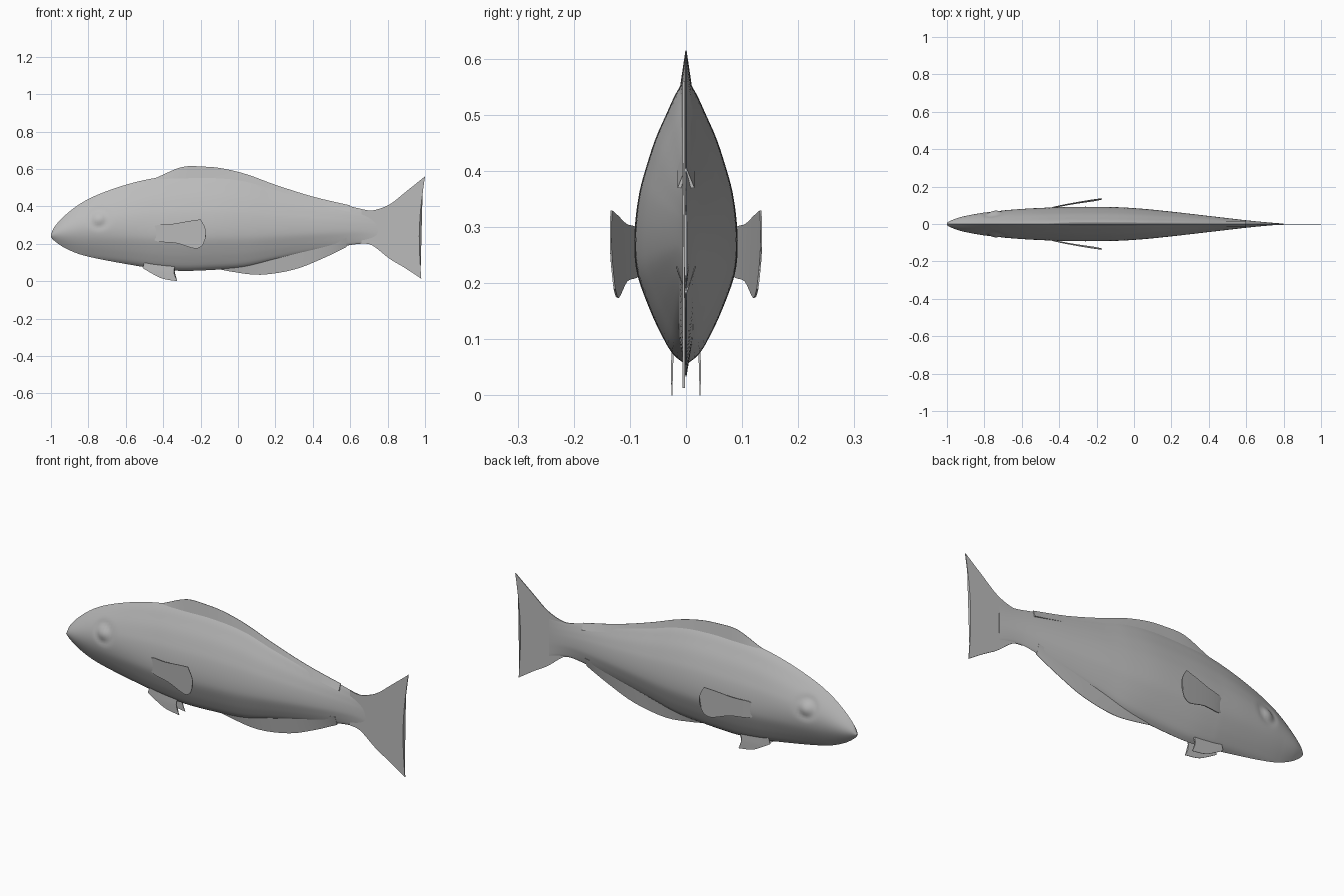
import bpy
import bmesh
import math

cube = bpy.data.objects.get("Cube")
if cube:
    bpy.data.objects.remove(cube, do_unlink=True)

grey = bpy.data.materials.new("fish grey")
grey.use_nodes = True
colour = (0.5, 0.5, 0.5, 1)
grey.diffuse_color = colour
grey.node_tree.nodes["Principled BSDF"].inputs["Base Color"].default_value = colour


def spline(points, steps):
    """Catmull-Rom resampling of a list of equal-length tuples."""
    out = []
    for i in range(len(points) - 1):
        a, b = points[max(i - 1, 0)], points[i]
        c, d = points[i + 1], points[min(i + 2, len(points) - 1)]
        for k in range(steps):
            t = k / steps
            out.append(tuple(
                q + t / 2 * (r - p + t * (2 * p - 5 * q + 4 * r - s + t * (3 * (q - r) + s - p)))
                for p, q, r, s in zip(a, b, c, d)))
    return out + [points[-1]]


def finish(bm, name, angle=50):
    bmesh.ops.remove_doubles(bm, verts=bm.verts, dist=0.00005)
    bmesh.ops.recalc_face_normals(bm, faces=bm.faces)
    mesh = bpy.data.meshes.new(name)
    bm.to_mesh(mesh)
    bm.free()
    mesh.materials.append(grey)
    ob = bpy.data.objects.new(name, mesh)
    bpy.context.collection.objects.link(ob)
    bpy.ops.object.select_all(action="DESELECT")
    ob.select_set(True)
    bpy.context.view_layer.objects.active = ob
    bpy.ops.object.shade_smooth_by_angle(angle=math.radians(angle))
    return ob


def loft(rings, name, angle=50):
    """Skin closed rings of points and cap both ends."""
    bm = bmesh.new()
    loops = [[bm.verts.new(p) for p in ring] for ring in rings]
    n = len(loops[0])
    for a, b in zip(loops, loops[1:]):
        for i in range(n):
            j = (i + 1) % n
            bm.faces.new((a[i], a[j], b[j], b[i]))
    bm.faces.new(loops[0])
    bm.faces.new(loops[-1])
    return finish(bm, name, angle)


def fin(name, columns, thick_a, thick_b, bend=lambda x, z: 0, bow=0, steps=4, rows=8):
    """Thin blade from columns (x, z) to (x, z); the last column bows inward."""
    cols = spline(columns, steps)
    rings = []
    for c, (xa, za, xb, zb) in enumerate(cols):
        pull = bow * (c / (len(cols) - 1)) ** 4
        sides = {1: [], -1: []}
        for r in range(rows + 1):
            t = r / rows
            x = xa + (xb - xa) * t - pull * math.sin(math.pi * t)
            z = za + (zb - za) * t
            half = (thick_a + (thick_b - thick_a) * t) / 2
            for s in sides:
                sides[s].append((x, bend(x, z) + s * half, z))
        rings.append(sides[1] + sides[-1][::-1])
    return loft(rings, name, 40)


# Body: x, top, bottom, half width
stations = [
    (-1, .25, .235, .006), (-.98, .292, .214, .018), (-.93, .347, .18, .036),
    (-.85, .41, .145, .053), (-.75, .462, .12, .068), (-.6, .515, .092, .081),
    (-.45, .55, .068, .088), (-.3, .566, .055, .092), (-.1, .566, .062, .09),
    (.05, .545, .075, .081), (.2, .5, .11, .066), (.4, .447, .155, .043),
    (.6, .4, .193, .02), (.7, .378, .2, .01), (.8, .37, .18, .002)]
# Flank section from back to belly: depth fraction, width fraction
flank = [(0, 0), (.06, .2), (.13, .38), (.22, .6), (.32, .78), (.4, .9),
         (.5, .98), (.6, 1), (.69, .94), (.8, .72), (.88, .52), (.96, .27), (1, 0)]
section = spline(flank, 3)


def eye_bump(x, z):
    r = math.hypot(x + .745, z - .335)
    return .008 * math.exp(-(r / .028) ** 2) - .005 * math.exp(-((r - .045) / .016) ** 2)


rings = []
for x, top, bottom, width in spline(stations, 9):
    head = min(1, max(0, (-.45 - x) / .4))
    half = []
    for t, w in section:
        z = top + (bottom - top) * t
        w = w * (1 - head) + math.sin(math.pi * t) * head
        y = max(0, width * w)
        if 0 < t < 1:
            y = max(.0003, y + eye_bump(x, z))
        half.append((x, y, z))
    rings.append(half + [(px, -py, pz) for px, py, pz in half[-2:0:-1]])
loft(rings, "body", 60)

# Dorsal and anal fins: x, root height, edge height
dorsal = [(-.47, .5, .545), (-.43, .51, .556), (-.3, .52, .61), (-.18, .52, .612),
          (-.08, .52, .602), (.05, .5, .57), (.2, .46, .515), (.4, .41, .452),
          (.6, .37, .405)]
fin("dorsal_fin", [(x, a, x, b) for x, a, b in dorsal], .03, .002)
anal = [(-.12, .1, .068), (-.03, .12, .05), (.12, .14, .034), (.3, .18, .062),
        (.45, .21, .12), (.58, .23, .182)]
fin("anal_fin", [(x, a, x, b) for x, a, b in anal], .035, .002)

# Tail fin
fin("tail_fin", [(.66, .385, .66, .202), (.72, .378, .72, .19), (.81, .41, .81, .12),
                 (.9, .48, .89, .072), (1, .56, .98, .013)], .004, .004,
    bend=lambda x, z: -.004, bow=.02, rows=12)

# Paired fins
pectoral = [(-.46, .285, -.46, .225), (-.43, .3, -.42, .21), (-.35, .306, -.33, .203),
            (-.27, .32, -.23, .174), (-.2, .33, -.19, .19)]
pelvic = [(-.5, .1, -.51, .07), (-.44, .1, -.45, .035), (-.4, .1, -.4, .012),
          (-.33, .1, -.325, 0)]
for side, label in ((1, "left"), (-1, "right")):
    def flare(x, z, s=side):
        reach = max(0, (x + .46) / .28)
        return s * (.078 + .054 * reach ** .75 + .05 * (z - .25))

    def splay(x, z, s=side):
        return s * (.025 - .05 * max(0, z - .05))

    fin(label + "_pectoral_fin", pectoral, .003, .003, bend=flare, bow=-.025)
    fin(label + "_pelvic_fin", pelvic, .005, .002, bend=splay, bow=.015)
